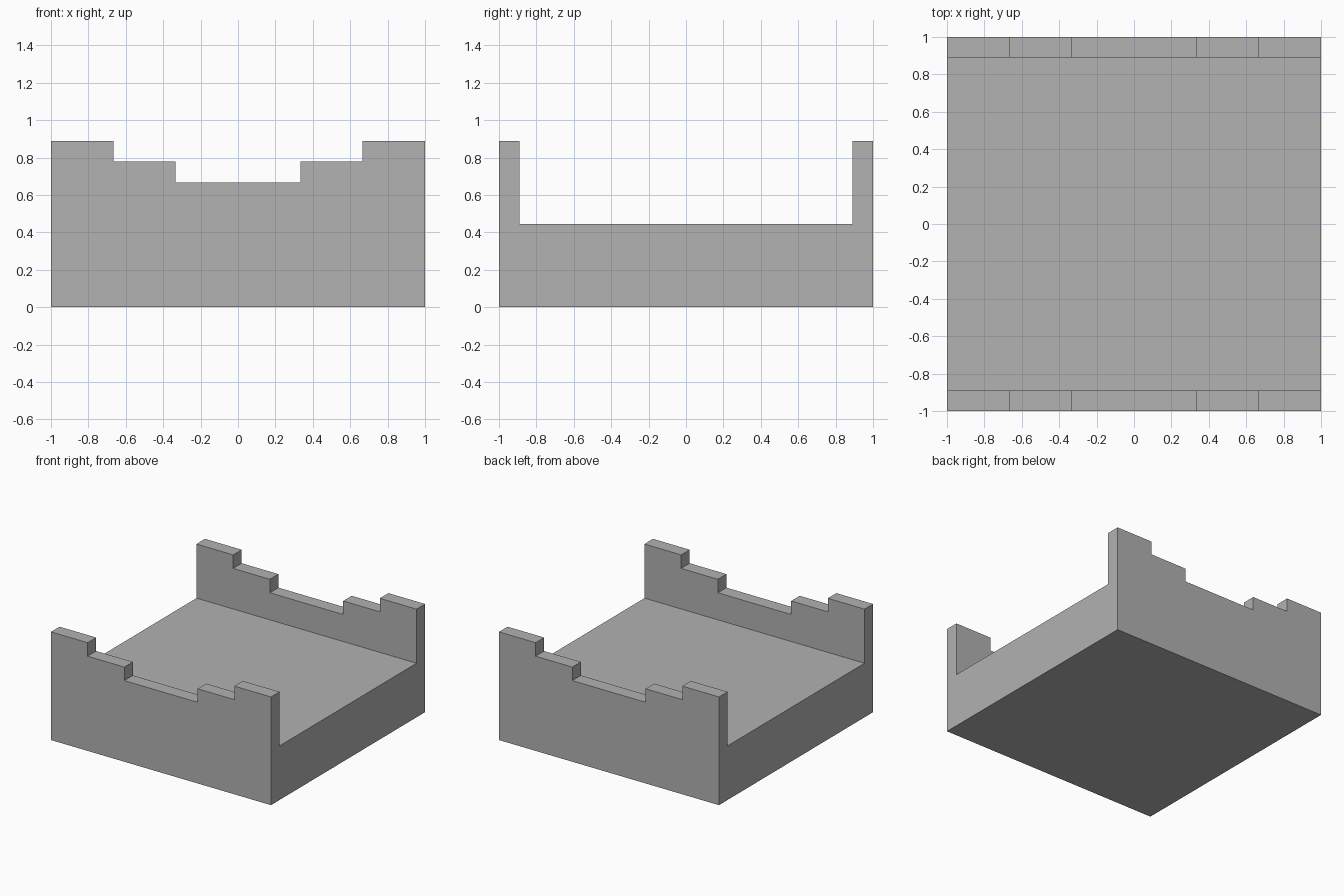
import bpy
import bmesh
from mathutils import Vector

default_cube = bpy.data.objects.get("Cube")
if default_cube:
    bpy.data.objects.remove(default_cube, do_unlink=True)

UNIT = 1 / 9  # wall thickness and step height

grey = bpy.data.materials.new("stone_grey")
grey.use_nodes = True
colour = (0.445, 0.445, 0.445, 1)
grey.diffuse_color = colour
grey.node_tree.nodes["Principled BSDF"].inputs["Base Color"].default_value = colour


def extrude_profile(name, points, sweep):
    """Sweep a closed outline along a vector into a solid."""
    bm = bmesh.new()
    face = bm.faces.new([bm.verts.new(p) for p in points])
    result = bmesh.ops.extrude_face_region(bm, geom=[face], use_keep_orig=True)
    moved = [g for g in result["geom"] if isinstance(g, bmesh.types.BMVert)]
    bmesh.ops.translate(bm, verts=moved, vec=Vector(sweep))
    bmesh.ops.recalc_face_normals(bm, faces=bm.faces)
    mesh = bpy.data.meshes.new(name)
    bm.to_mesh(mesh)
    bm.free()
    mesh.materials.append(grey)
    obj = bpy.data.objects.new(name, mesh)
    bpy.context.collection.objects.link(obj)
    return obj


def mirrored(half):
    """Complete an outline by reflecting its half across zero."""
    return half + [(-a, z) for a, z in reversed(half)]


# Thick floor with a raised wall at front and back
side = mirrored([(1, 0), (1, 8 * UNIT), (1 - UNIT, 8 * UNIT), (1 - UNIT, 4 * UNIT)])
body = extrude_profile("walled_base", [(-1, y, z) for y, z in side], (2, 0, 0))

# Stepped dip through the top of both walls
dip = mirrored([(1 / 3, 6 * UNIT), (1 / 3, 7 * UNIT), (2 / 3, 7 * UNIT), (2 / 3, 1.2)])
cutter = extrude_profile("step_cutter", [(x, -1.2, z) for x, z in dip], (0, 2.4, 0))
cutter.hide_render = True

cut = body.modifiers.new("stepped_tops", "BOOLEAN")
cut.operation = "DIFFERENCE"
cut.solver = "EXACT"
cut.object = cutter

bpy.context.view_layer.objects.active = body
bpy.ops.object.modifier_apply(modifier=cut.name)
bpy.data.objects.remove(cutter, do_unlink=True)
